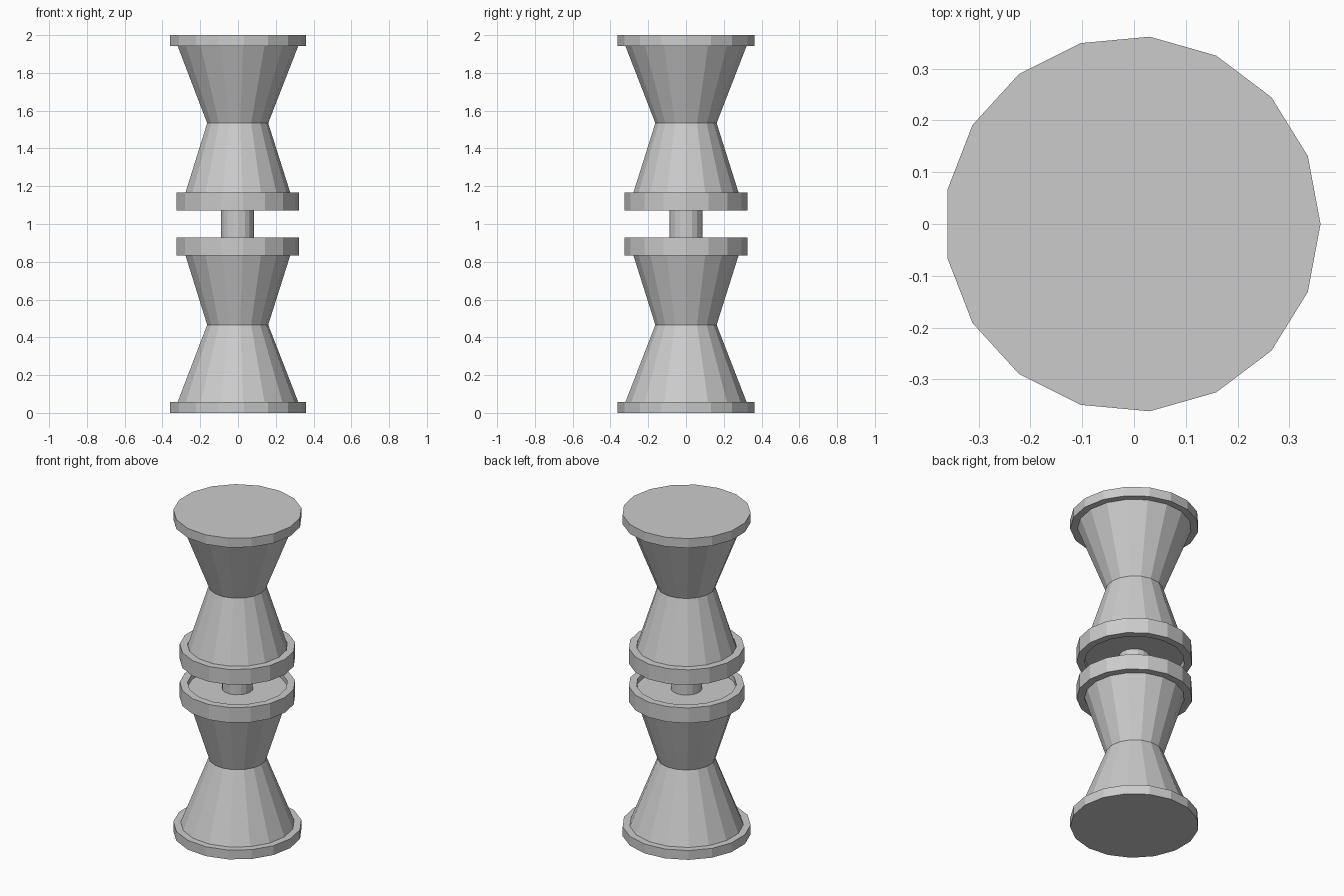
import bpy, bmesh
from math import cos, sin, tau

SIDES = 17
CENTRE_X = -0.003  # odd-sided outline, shifted so its bounds are centred

cube = bpy.data.objects.get("Cube")
if cube:
    bpy.data.objects.remove(cube)

grey = bpy.data.materials.new("light_grey")
grey.use_nodes = True
colour = (0.6, 0.6, 0.6, 1)
grey.diffuse_color = colour
grey.node_tree.nodes["Principled BSDF"].inputs["Base Color"].default_value = colour


def turned(name, profile, ring=False, flip=False):
    """Turn (radius, z) points round the axis; ring joins the profile into a loop."""
    bm = bmesh.new()
    loops = []
    for r, z in profile:
        z = 2 - z if flip else z
        loops.append([bm.verts.new((CENTRE_X + r * cos(tau * i / SIDES),
                                    r * sin(tau * i / SIDES), z)) for i in range(SIDES)])
    pairs = list(zip(loops, loops[1:]))
    if ring:
        pairs.append((loops[-1], loops[0]))
    else:
        bm.faces.new(loops[0])
        bm.faces.new(loops[-1])
    for a, b in pairs:
        for i in range(SIDES):
            j = (i + 1) % SIDES
            bm.faces.new((a[i], a[j], b[j], b[i]))
    bmesh.ops.recalc_face_normals(bm, faces=bm.faces)
    mesh = bpy.data.meshes.new(name)
    bm.to_mesh(mesh)
    bm.free()
    mesh.materials.append(grey)
    obj = bpy.data.objects.new(name, mesh)
    bpy.context.collection.objects.link(obj)


# Two matching halves, the upper one turned over
for half, flip in (("lower", False), ("upper", True)):
    # End plate
    turned(half + "_end_plate", [(0.363, 0), (0.363, 0.058)], flip=flip)
    # Waisted body, its inner end set a little inside the collar
    turned(half + "_body", [(0.325, 0.05), (0.163, 0.466), (0.3, 0.898)], flip=flip)
    # Collar with a shallow recess
    turned(half + "_collar", [(0.327, 0.834), (0.327, 0.929), (0.283, 0.929), (0.283, 0.834)],
           ring=True, flip=flip)

# Pin joining the halves
turned("centre_pin", [(0.088, 0.89), (0.088, 1.11)])
